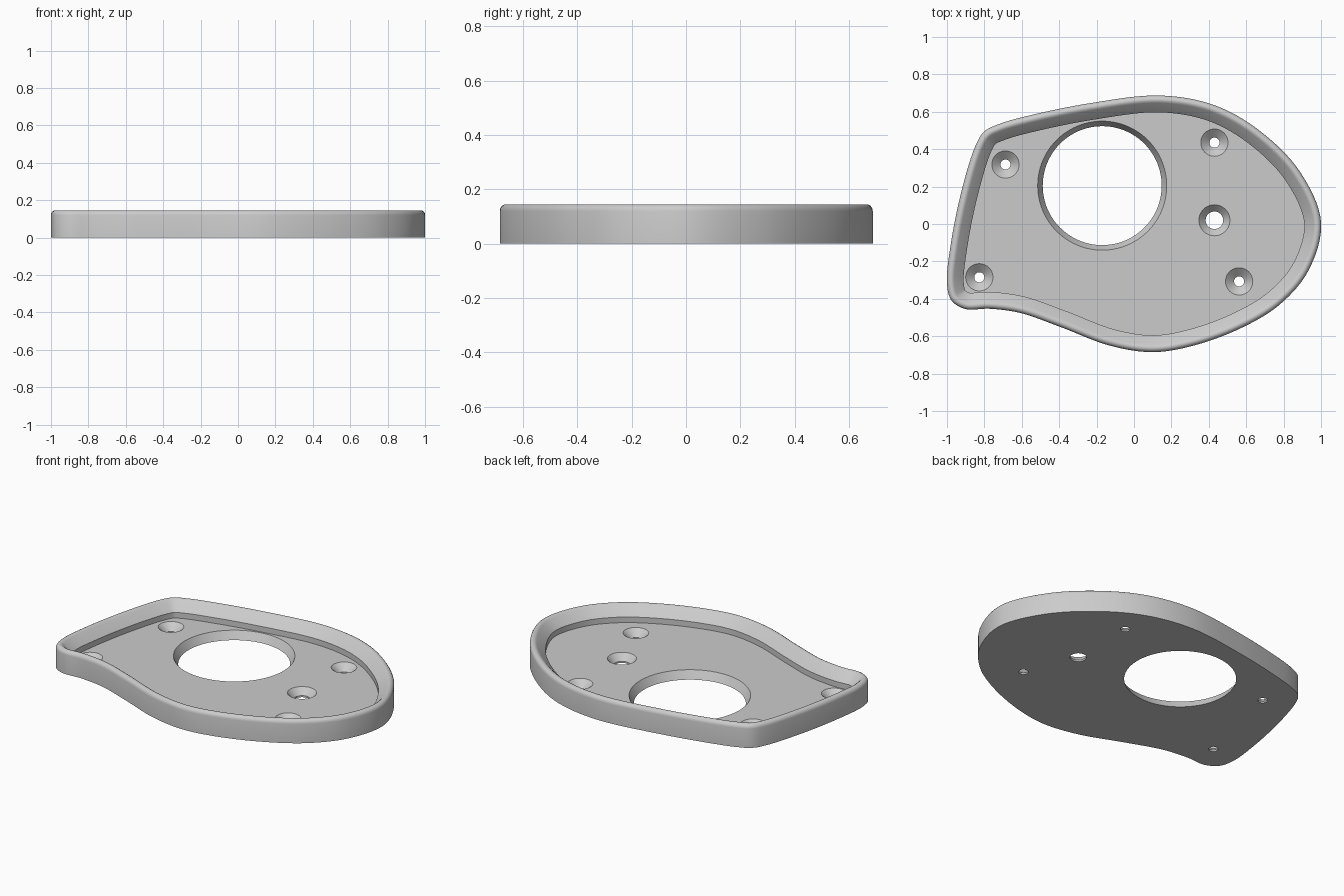
import bpy, bmesh, math
from mathutils import Vector
from mathutils.geometry import intersect_point_line

cube = bpy.data.objects.get("Cube")
if cube:
    bpy.data.objects.remove(cube, do_unlink=True)

grey = bpy.data.materials.new("light grey")
grey.use_nodes = True
colour = (0.6, 0.6, 0.6, 1)
grey.diffuse_color = colour
grey.node_tree.nodes["Principled BSDF"].inputs["Base Color"].default_value = colour

# Control points of the outer outline, clockwise from the back
OUTLINE = [(.14, .687), (.43, .635), (.67, .5), (.887, .28), (1, .01), (.935, -.245),
           (.78, -.43), (.565, -.56), (.3, -.655), (.094, -.685), (-.13, -.65),
           (-.4, -.548), (-.61, -.475), (-.775, -.453), (-.9, -.455), (-.975, -.41),
           (-1, -.32), (-.98, -.11), (-.92, .185), (-.845, .425), (-.8, .495),
           (-.72, .535), (-.56, .58), (-.24, .645)]
# Wall section: inward offset and height, from the base up over the rim to the floor
SECTION = [(0, 0), (0, .12), (.002, .13), (.008, .139), (.016, .144), (.024, .145),
           (.032, .143), (.04, .137), (.09, .085), (.09, .05)]
FLOOR = .05


def smooth_loop(ctrl, steps=8):
    """Closed centripetal spline through the control points."""
    pts = [Vector(c) for c in ctrl]
    out = []
    for i in range(len(pts)):
        p0, p1, p2, p3 = (pts[(i + k) % len(pts)] for k in (-1, 0, 1, 2))
        a, b, c = ((q - p).length ** .5 for p, q in ((p0, p1), (p1, p2), (p2, p3)))
        m1 = b * ((p1 - p0) / a - (p2 - p0) / (a + b) + (p2 - p1) / b)
        m2 = b * ((p2 - p1) / b - (p3 - p1) / (b + c) + (p3 - p2) / c)
        for s in range(steps):
            t = s / steps
            out.append((2*t**3 - 3*t*t + 1) * p1 + (t**3 - 2*t*t + t) * m1
                       + (3*t*t - 2*t**3) * p2 + (t**3 - t*t) * m2)
    return out


def edge_distance(p, loop):
    best = 9
    for i, a in enumerate(loop):
        b = loop[i - 1]
        q, t = intersect_point_line(p, a, b)
        q = a.lerp(b, min(max(t, 0), 1))
        best = min(best, (p - Vector(q[:2])).length)
    return best


def inset(loop, d):
    """Offset inwards; points that overrun a tight corner are gathered at the corner."""
    if d == 0:
        return loop
    n = len(loop)
    pts = []
    for i in range(n):
        t = (loop[(i + 1) % n] - loop[i - 1]).normalized()
        pts.append(loop[i] + d * Vector((t.y, -t.x)))
    good = [edge_distance(p, loop) > d * .97 for p in pts]
    out = []
    for i in range(n):
        if good[i]:
            out.append(pts[i])
            continue
        lo = next(k for k in range(1, n) if good[i - k])
        hi = next(k for k in range(1, n) if good[(i + k) % n])
        out.append(pts[i - lo].lerp(pts[(i + hi) % n], lo / (lo + hi)))
    return out


def loft(name, rings):
    """Closed solid through a stack of matching rings."""
    bm = bmesh.new()
    rows = [[bm.verts.new(p) for p in ring] for ring in rings]
    for low, high in zip(rows, rows[1:]):
        for i in range(len(low)):
            bm.faces.new((low[i - 1], low[i], high[i], high[i - 1]))
    bm.faces.new(rows[0])
    bm.faces.new(rows[-1])
    bmesh.ops.recalc_face_normals(bm, faces=bm.faces)
    mesh = bpy.data.meshes.new(name)
    bm.to_mesh(mesh)
    bm.free()
    mesh.materials.append(grey)
    obj = bpy.data.objects.new(name, mesh)
    bpy.context.collection.objects.link(obj)
    return obj


def hole_cutter(name, x, y, section, sides):
    rings = [[(x + r * math.cos(math.tau * i / sides),
               y + r * math.sin(math.tau * i / sides), z) for i in range(sides)]
             for r, z in section]
    cutter = loft(name, rings)
    cutter.hide_render = True
    return cutter


# Tray: raised rim around a recessed floor
outline = smooth_loop(OUTLINE)
tray = loft("tray", [[(p.x, p.y, z) for p in inset(outline, d)] for d, z in SECTION])

# Large tapered opening and countersunk screw holes
cutters = [hole_cutter("opening_cutter", -.17, .205,
                       [(.318, -.02), (.318, 0), (.345, FLOOR), (.345, FLOOR + .02)], 96)]
SCREWS = [(-.687, .318, .027, .073), (-.827, -.285, .027, .073), (.43, .435, .027, .073),
          (.43, .02, .047, .083), (.562, -.307, .027, .073)]
for x, y, small, large in SCREWS:
    cutters.append(hole_cutter("screw_hole_cutter", x, y,
                   [(small, -.02), (small, .01), (large, FLOOR), (large, FLOOR + .02)], 40))
for cutter in cutters:
    mod = tray.modifiers.new(cutter.name, "BOOLEAN")
    mod.operation = "DIFFERENCE"
    mod.solver = "EXACT"
    mod.object = cutter

# Bake the holes and drop the cutters
bpy.context.view_layer.update()
baked = bpy.data.meshes.new_from_object(
    tray.evaluated_get(bpy.context.evaluated_depsgraph_get()))
tray.modifiers.clear()
tray.data = baked
for cutter in cutters:
    bpy.data.objects.remove(cutter, do_unlink=True)

bpy.ops.object.select_all(action="DESELECT")
tray.select_set(True)
bpy.context.view_layer.objects.active = tray
bpy.ops.object.shade_smooth_by_angle(angle=math.radians(30))
